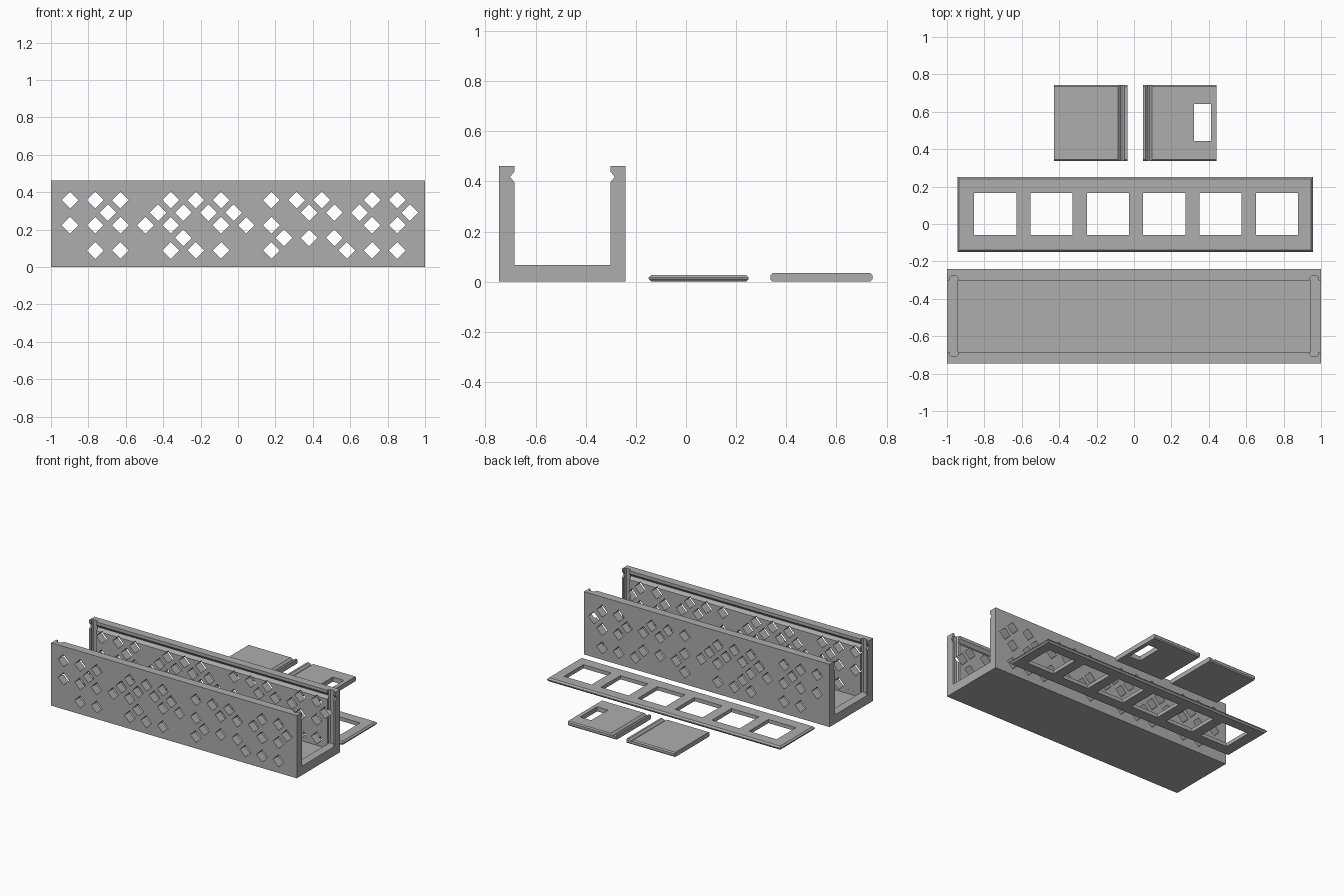
import bpy, bmesh

cube = bpy.data.objects.get("Cube")
if cube:
    bpy.data.objects.remove(cube, do_unlink=True)

grey = bpy.data.materials.new("plain grey")
grey.use_nodes = True
colour = (0.42, 0.42, 0.42, 1)
grey.diffuse_color = colour
grey.node_tree.nodes["Principled BSDF"].inputs["Base Color"].default_value = colour


def loft(bm, rings):
    """Closed solid through a list of matching point rings."""
    rows = [[bm.verts.new(p) for p in ring] for ring in rings]
    n = len(rows[0])
    for a, b in zip(rows, rows[1:]):
        for i in range(n):
            j = (i + 1) % n
            bm.faces.new((a[i], a[j], b[j], b[i]))
    bm.faces.new(rows[0][::-1])
    bm.faces.new(rows[-1])


def prism(bm, profile, axis, lo, hi):
    """Extrude a 2D profile along x, y or z."""
    def place(u, v, w):
        return {"x": (w, u, v), "y": (u, w, v), "z": (u, v, w)}[axis]
    loft(bm, [[place(u, v, w) for u, v in profile] for w in (lo, hi)])


def rect(x0, x1, y0, y1):
    return [(x0, y0), (x1, y0), (x1, y1), (x0, y1)]


def finish(bm, name):
    bmesh.ops.recalc_face_normals(bm, faces=bm.faces[:])
    mesh = bpy.data.meshes.new(name)
    bm.to_mesh(mesh)
    bm.free()
    mesh.materials.append(grey)
    ob = bpy.data.objects.new(name, mesh)
    bpy.context.collection.objects.link(ob)
    return ob


def cut(ob, bm):
    """Subtract the solids in bm from the object."""
    cutter = finish(bm, "cutter")
    cutter.hide_render = True
    mod = ob.modifiers.new("cut", "BOOLEAN")
    mod.operation, mod.solver, mod.object = "DIFFERENCE", "EXACT", cutter
    bpy.context.view_layer.objects.active = ob
    bpy.ops.object.modifier_apply(modifier=mod.name)
    bpy.data.objects.remove(cutter, do_unlink=True)


# Trough: U section with a V groove near the top of each wall
MID, OUT, IN, TOP, SILL, FLOOR = -0.493, 0.252, 0.191, 0.462, 0.067, 0.035
half = [(OUT, 0), (OUT, TOP), (IN, TOP), (IN, 0.44), (IN + 0.018, 0.418),
        (IN, 0.396), (IN, SILL)]
profile = [(MID + u, v) for u, v in half] + [(MID - u, v) for u, v in half[::-1]]
bm = bmesh.new()
prism(bm, profile, "x", -1, 1)
trough = finish(bm, "trough")

# Lower floor between the end sills
bm = bmesh.new()
w = IN - 0.0005
prism(bm, rect(-0.94, 0.94, MID - w, MID + w), "z", FLOOR, 0.3)
cut(trough, bm)

# Chamfered vertical slots for the end panels
bm = bmesh.new()
for sx in (-1, 1):
    for sy in (-1, 1):
        slot = [(0.987, IN - 0.02), (0.987, IN + 0.014), (0.979, IN + 0.023),
                (0.948, IN + 0.023), (0.94, IN + 0.014), (0.94, IN - 0.02)]
        prism(bm, [(sx * x, MID + sy * y) for x, y in slot], "z", SILL, 0.6)
cut(trough, bm)

# Diamond holes through both walls
pattern = ["#.#.#...#.#.#...#.#.#...#.#.",
           "...#...#.#.#.#.....#.#.#...#",
           "#.#.#.#.#...#.#.#.......#.#.",
           ".........#.......#.#.#......",
           "..#.#...#.#.#...#.....#.#.#."]
STEP, R = 0.0673, 0.045
bm = bmesh.new()
for row, line in enumerate(pattern):
    for col, mark in enumerate(line):
        if mark == "#":
            x, z = -0.898 + col * STEP, 0.358 - row * STEP
            prism(bm, [(x - R, z), (x, z - R), (x + R, z), (x, z + R)],
                  "y", MID - 0.4, MID + 0.4)
cut(trough, bm)

# Sliding lid with pointed edges and six windows
bm = bmesh.new()
loft(bm, [[(x, y, z) for x, y in rect(-0.945 + i, 0.957 - i, -0.149 + i, 0.25 - i)]
          for i, z in ((0.01, 0), (0, 0.011), (0, 0.016), (0.01, 0.027))])
lid = finish(bm, "lid")
bm = bmesh.new()
for k in range(6):
    x = -0.742 + k * 0.3013
    prism(bm, rect(x - 0.1125, x + 0.1125, -0.059, 0.166), "z", -0.1, 0.1)
cut(lid, bm)


# End panels with chamfered sides and a V groove for the lid
def end_panel(name, x0, x1, groove):
    lo, hi, t, c = 0.337, 0.743, 0.034, 0.008
    side = [(lo + c, 0), (hi - c, 0), (hi, c), (hi, t - c),
            (hi - c, t), (lo + c, t), (lo, t - c), (lo, c)]
    bm = bmesh.new()
    prism(bm, side, "x", x0, x1)
    ob = finish(bm, name)
    bm = bmesh.new()
    prism(bm, [(groove - 0.027, t + 0.01), (groove - 0.004, t - 0.014),
               (groove + 0.004, t - 0.014), (groove + 0.027, t + 0.01)], "y", 0.2, 0.9)
    cut(ob, bm)
    return ob


end_panel("plain_end_panel", -0.428, -0.036, -0.068)
port_panel = end_panel("port_end_panel", 0.048, 0.442, 0.08)
bm = bmesh.new()
prism(bm, rect(0.322, 0.412, 0.444, 0.642), "z", -0.1, 0.1)
cut(port_panel, bm)
